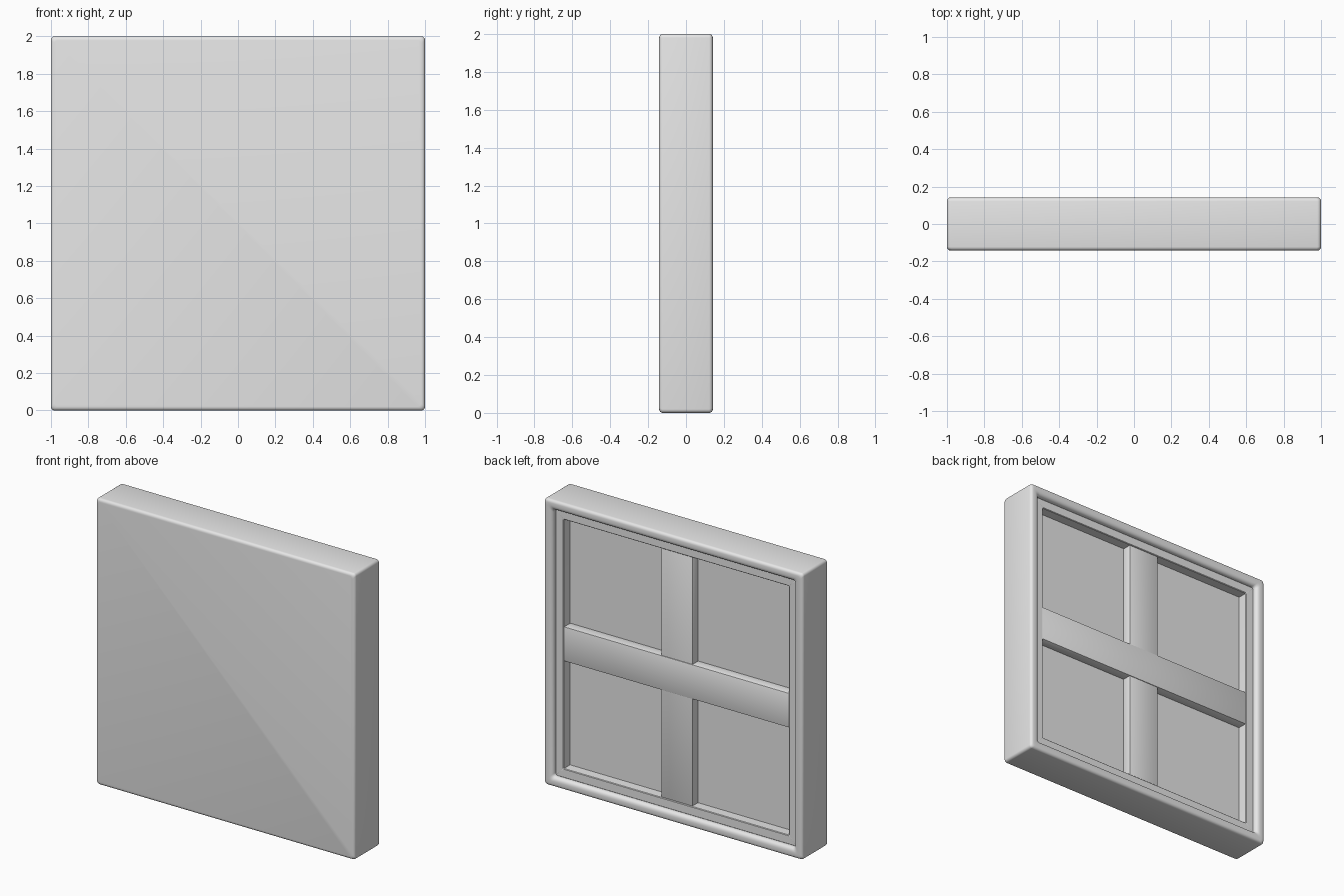
import bpy, bmesh, math

cube = bpy.data.objects.get("Cube")
if cube:
    bpy.data.objects.remove(cube, do_unlink=True)

grey = bpy.data.materials.new("plain grey")
grey.use_nodes = True
grey.diffuse_color = (0.8, 0.8, 0.8, 1)
grey.node_tree.nodes["Principled BSDF"].inputs["Base Color"].default_value = grey.diffuse_color

BACK = 0.142      # half of the depth
PANEL = 0.037     # back surface of the stretched sheet
BAR = 0.102       # back surface of the cross bars


def finish(name, bm):
    """Turn a bmesh into a smooth-shaded object."""
    bmesh.ops.recalc_face_normals(bm, faces=bm.faces)
    mesh = bpy.data.meshes.new(name)
    bm.to_mesh(mesh)
    bm.free()
    mesh.materials.append(grey)
    ob = bpy.data.objects.new(name, mesh)
    bpy.context.collection.objects.link(ob)
    bpy.ops.object.select_all(action="DESELECT")
    ob.select_set(True)
    bpy.context.view_layer.objects.active = ob
    bpy.ops.object.shade_smooth_by_angle(angle=math.radians(40))
    return ob


def arc(cx, cy, rx, ry, start, end, steps=4):
    """Points of an elliptical arc, angles in degrees."""
    angles = [math.radians(start + (end - start) * i / steps) for i in range(steps + 1)]
    return [(cx + rx * math.cos(a), cy + ry * math.sin(a)) for a in angles]


def square_ring(bm, half, y, radius):
    """Rounded square of vertices at depth y, centred on z = 1."""
    c = half - radius
    verts = []
    for turn, (sx, sz) in enumerate([(1, 1), (-1, 1), (-1, -1), (1, -1)]):
        for x, z in arc(sx * c, sz * c, radius, radius, 90 * turn, 90 * turn + 90):
            verts.append(bm.verts.new((x, y, 1 + z)))
    return verts


def sweep(name, profile, radius, closed):
    """Sweep a (half width, depth) profile round the square."""
    bm = bmesh.new()
    rings = [square_ring(bm, h, y, radius) for h, y in profile]
    pairs = list(zip(rings, rings[1:]))
    if closed:
        pairs.append((rings[-1], rings[0]))
    else:
        bm.faces.new(rings[0])
        bm.faces.new(rings[-1])
    for a, b in pairs:
        for i in range(len(a)):
            j = (i + 1) % len(a)
            bm.faces.new((a[i], a[j], b[j], b[i]))
    return finish(name, bm)


def bar(name, width, height, back):
    """Cross bar resting on the sheet."""
    front = PANEL - 0.01
    bm = bmesh.new()
    bmesh.ops.create_cube(bm, size=1)
    for v in bm.verts:
        v.co = (v.co.x * width, front + (v.co.y + 0.5) * (back - front), 1 + v.co.z * height)
    bmesh.ops.bevel(bm, geom=bm.edges[:], offset=0.004, segments=2, profile=0.5, affect="EDGES")
    return finish(name, bm)


# Sheet wrapped round the edges, with a rounded rim folded over at the back
r = 0.02
wrap = (arc(1 - r, r - BACK, r, r, -90, 0)
        + arc(1 - r, BACK - r, r, r, 0, 90)
        + arc(0.96, BACK - 0.027, 0.028, 0.027, 90, 180)
        + [(0.932, PANEL)])
sweep("wrapped_canvas", wrap, 0.02, closed=False)

# Inner wooden frame set behind the rim
frame = [(0.934, PANEL - 0.01), (0.934, 0.103), (0.93, 0.107),
         (0.874, 0.107), (0.87, 0.103), (0.87, PANEL - 0.01)]
sweep("stretcher_frame", frame, 0.004, closed=True)

# Crossing support bars
bar("horizontal_bar", 1.742, 0.24, BAR + 0.002)
bar("vertical_bar", 0.24, 1.742, BAR - 0.002)
